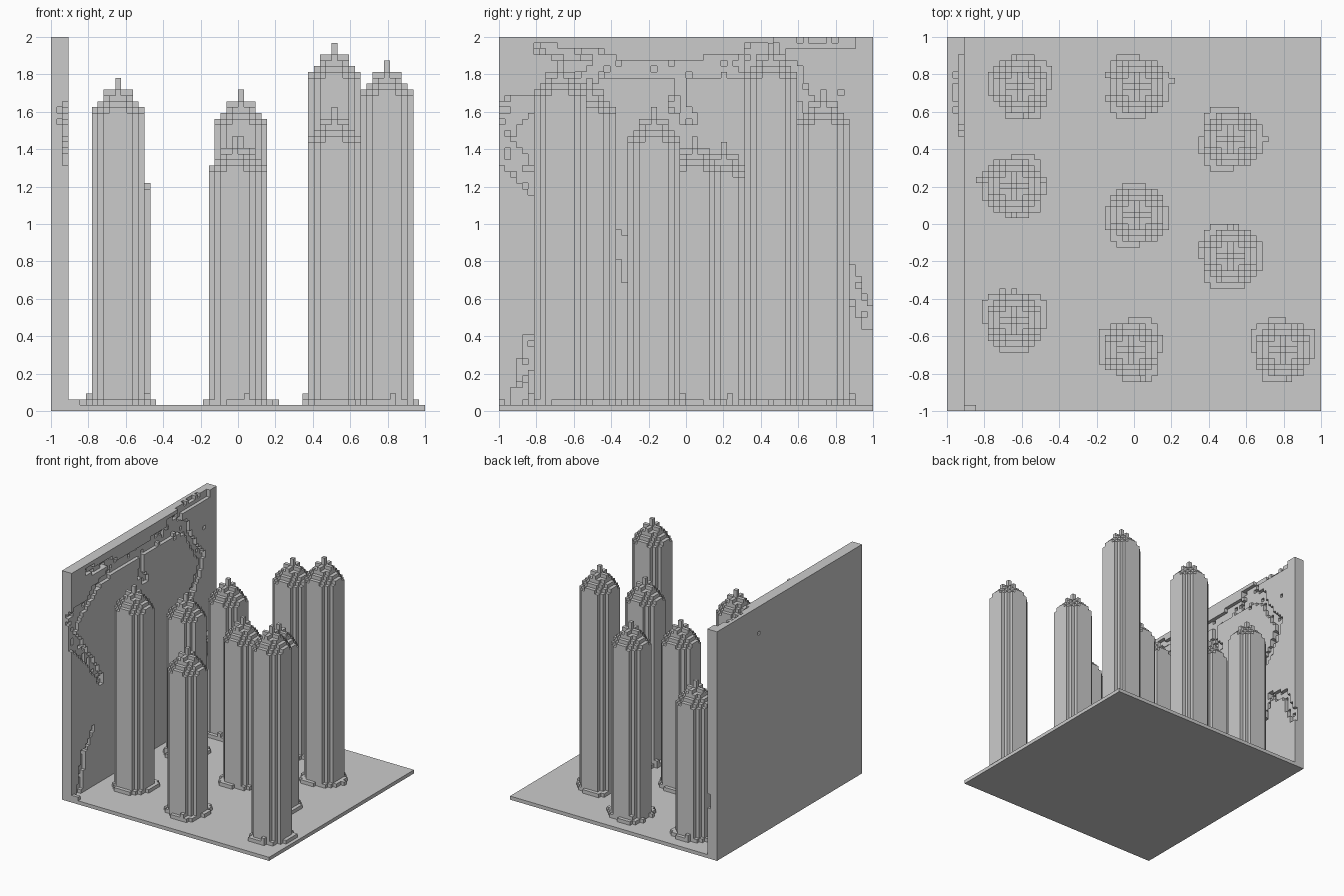
import bpy, math, random

if "Cube" in bpy.data.objects:
    bpy.data.objects.remove(bpy.data.objects["Cube"])

random.seed(4)
N = 64            # the model sits on a 64-cell cubic grid
S = 2.0 / N
DIRS = {
    (1, 0, 0): ((1, 0, 0), (1, 1, 0), (1, 1, 1), (1, 0, 1)),
    (-1, 0, 0): ((0, 0, 0), (0, 0, 1), (0, 1, 1), (0, 1, 0)),
    (0, 1, 0): ((0, 1, 0), (0, 1, 1), (1, 1, 1), (1, 1, 0)),
    (0, -1, 0): ((0, 0, 0), (1, 0, 0), (1, 0, 1), (0, 0, 1)),
    (0, 0, 1): ((0, 0, 1), (1, 0, 1), (1, 1, 1), (0, 1, 1)),
    (0, 0, -1): ((0, 0, 0), (0, 1, 0), (1, 1, 0), (1, 0, 0)),
}


def cell_object(name, cells):
    """Skin a set of grid cells with their exposed faces only."""
    index, faces = {}, []
    for c in sorted(cells):
        for d, corners in DIRS.items():
            if (c[0] + d[0], c[1] + d[1], c[2] + d[2]) in cells:
                continue
            faces.append([index.setdefault((c[0] + a, c[1] + b, c[2] + e), len(index))
                          for a, b, e in corners])
    verts = [(x * S - 1, y * S - 1, z * S) for x, y, z in index]
    me = bpy.data.meshes.new(name)
    me.from_pydata(verts, [], faces)
    ob = bpy.data.objects.new(name, me)
    bpy.context.collection.objects.link(ob)


def box(name, lo, hi):
    """Plain box given by grid-cell limits."""
    bpy.ops.mesh.primitive_cube_add(size=1)
    ob = bpy.context.object
    ob.name = name
    ob.location = [(a + b) / 2 * S - o for a, b, o in zip(lo, hi, (1, 1, 0))]
    ob.scale = [(b - a) * S for a, b in zip(lo, hi)]


def column(name, ci, cj, top):
    """Round shaft with a stepped pointed top and a ragged foot ring."""
    cells = set()
    phase = random.uniform(0, 6.28)
    for i in range(-7, 8):
        for j in range(-7, 8):
            r = math.hypot(i, j)
            a = math.atan2(j, i)
            if r * r <= 22:
                drop = round(0.6 * (abs(i) + abs(j)) + 0.6 * r)
                h = top - drop - (1 if 0 < r < 2 else 0)
            elif r < 5.5 + 0.45 * math.sin(3 * a + phase) + random.uniform(-0.2, 0.2):
                h = 2 if random.random() < 0.93 else 3
            else:
                continue
            for k in range(1, h):
                cells.add((ci + i, cj + j, k))
    cell_object(name, cells)


# Floor slab
box("floor", (0, 0, 0), (N, N, 1))
box("corner_rubble", (3, 0, 1), (5, 1, 2))

# Cracks in the wall: (width in cells, path points as y, z)
CRACKS = [
    (4, [(-1.0, 1.42), (-0.98, 1.56), (-0.9, 1.63)]),
    (3, [(-1.0, 1.42), (-0.9, 1.32), (-0.84, 1.24)]),
    (2, [(-0.84, 1.24), (-0.72, 1.1), (-0.6, 0.92)]),
    (2, [(-0.9, 1.6), (-0.78, 1.66), (-0.68, 1.74), (-0.5, 1.8), (-0.3, 1.82)]),
    (2, [(-0.77, 1.95), (-0.7, 1.92), (-0.52, 1.92), (-0.42, 1.87), (-0.3, 1.82)]),
    (3, [(-0.3, 1.82), (0.05, 1.82), (0.2, 1.86), (0.3, 1.83), (0.45, 1.86), (0.57, 1.8)]),
    (2, [(-0.02, 1.8), (-0.05, 1.64), (0.04, 1.55)]),
    (2, [(0.57, 1.8), (0.68, 1.6), (0.8, 1.46), (0.72, 1.28), (0.62, 1.16)]),
    (2, [(0.35, 1.94), (0.5, 1.95), (0.6, 1.98), (0.89, 1.98)]),
    (2, [(-0.37, 0.93), (-0.34, 0.86), (-0.3, 0.73)]),
    (2, [(0.7, 0.8), (0.88, 0.73), (0.92, 0.6), (0.99, 0.46)]),
    (1, [(0.7, 0.78), (0.6, 0.55), (0.5, 0.36)]),
    (2, [(-0.9, 0.05), (-0.87, 0.2), (-0.83, 0.36)]),
    (1, [(-0.83, 0.36), (-0.7, 0.55)]),
    (1, [(0.82, 1.7), (0.82, 1.7)]),
]

# Wall, three cells thick, with the cracks cut into its inner side
carved = {}
for width, pts in CRACKS:
    for p, q in zip(pts, pts[1:]):
        steps = 2 + int(math.dist(p, q) * N)
        for t in range(steps + 1):
            f = t / steps
            y = math.floor((p[0] + (q[0] - p[0]) * f + 1) / S - (width - 1) / 2)
            z = math.floor((p[1] + (q[1] - p[1]) * f) / S - (width - 1) / 2)
            for a in range(width):
                for b in range(width):
                    carved.setdefault((y + a, z + b), 2 if random.random() < 0.2 else 1)
carved[(45, 56)] = 3      # one hole right through
wall = {(x, y, z) for x in range(3) for y in range(N) for z in range(N)
        if x < 3 - carved.get((y, z), 0)}
cell_object("cracked_wall", wall)

# Nine columns: grid x, grid y, top level
COLUMNS = [(12, 55, 44), (32, 55, 55), (48, 46, 63),
           (11, 38, 46), (32, 33, 47), (48, 26, 52),
           (11, 15, 57), (31, 10, 47), (57, 10, 60)]
for n, (ci, cj, top) in enumerate(COLUMNS, 1):
    column(f"column_{n}", ci, cj, top)
